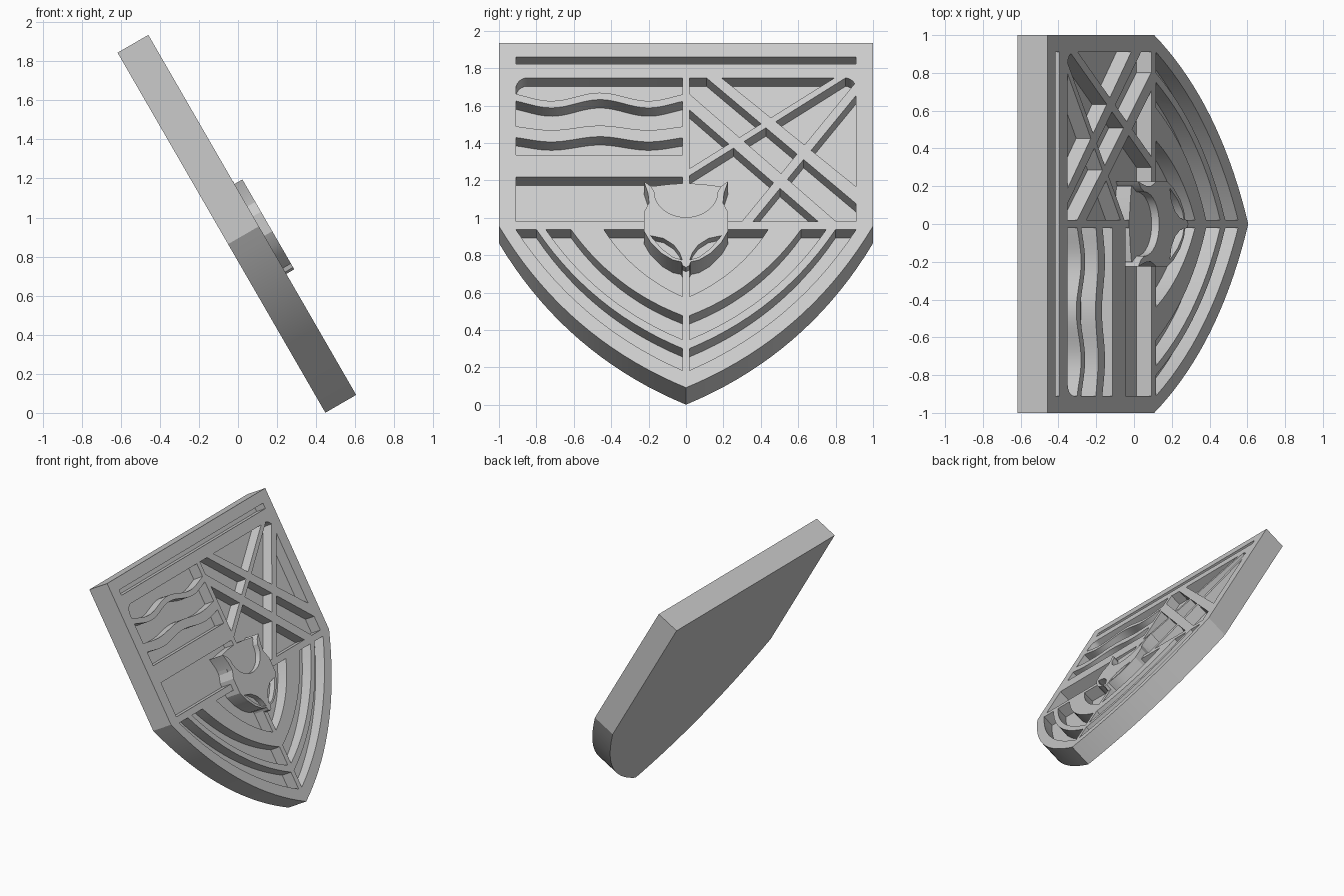
import bpy, bmesh, math
from mathutils import Vector

cube = bpy.data.objects.get("Cube")
if cube:
    bpy.data.objects.remove(cube, do_unlink=True)

grey = bpy.data.materials.new("plain_grey")
grey.use_nodes = True
grey.diffuse_color = (0.6, 0.6, 0.6, 1)
grey.node_tree.nodes["Principled BSDF"].inputs["Base Color"].default_value = (0.6, 0.6, 0.6, 1)

# Leaning frame: u across, up along the face, out from the face
TILT = math.radians(30)
UP = Vector((-math.sin(TILT), 0, math.cos(TILT)))
OUT = Vector((math.cos(TILT), 0, math.sin(TILT)))
TIP = Vector((0.605, 0, 0.092))
DEPTH = 0.09


def place(u, z, h, ref):
    """Point h above the face; z is the height of the profile at level ref."""
    v = (z - TIP.z - OUT.z * ref) / UP.z
    return TIP + Vector((0, u, 0)) + UP * v + OUT * h


def prisms(name, profiles, low, high, ref=0.0):
    bm = bmesh.new()
    for profile in profiles:
        bottom = [bm.verts.new(place(u, z, low, ref)) for u, z in profile]
        top = [bm.verts.new(place(u, z, high, ref)) for u, z in profile]
        bm.faces.new(bottom)
        bm.faces.new(top)
        for i in range(len(top)):
            j = (i + 1) % len(top)
            bm.faces.new((bottom[i], bottom[j], top[j], top[i]))
    bmesh.ops.recalc_face_normals(bm, faces=bm.faces)
    mesh = bpy.data.meshes.new(name)
    bm.to_mesh(mesh)
    bm.free()
    mesh.materials.append(grey)
    obj = bpy.data.objects.new(name, mesh)
    bpy.context.collection.objects.link(obj)
    return obj


def cut(target, cutter):
    mod = target.modifiers.new("cut", "BOOLEAN")
    mod.operation = "DIFFERENCE"
    mod.solver = "EXACT"
    mod.object = cutter
    bpy.ops.object.select_all(action="DESELECT")
    bpy.context.view_layer.objects.active = target
    target.select_set(True)
    bpy.ops.object.modifier_apply(modifier=mod.name)
    bpy.data.objects.remove(cutter, do_unlink=True)


def bow(a, b, ratio=0.075, steps=14):
    """Outward bowed line from a to b."""
    a, b = Vector(a), Vector(b)
    side = Vector(((b - a).y, -(b - a).x))
    if side.y > 0:
        side = -side
    points = []
    for i in range(steps + 1):
        t = i / steps
        points.append(tuple(a.lerp(b, t) + side * ratio * 4 * t * (1 - t)))
    return points


def flip(profile):
    return [(-u, z) for u, z in profile]


def rect(u0, u1, z0, z1):
    return [(u0, z0), (u1, z0), (u1, z1), (u0, z1)]


def rounded_corner(u, z, r=0.06):
    """Quarter round at an upper right corner."""
    return [(u - r + r * math.cos(a), z - r + r * math.sin(a))
            for a in [math.pi / 2 * i / 6 for i in range(7)]]


def wave(z, amp):
    return [(u, z + amp * math.cos(math.tau * (u + 0.46) / 0.52))
            for u in [-0.91 + 0.89 * i / 32 for i in range(33)]]


# Shield slab
half = bow((1, 0.955), (0, 0.092), 0.0826, 18)
outline = [(-1, 1.935), (1, 1.935)] + half + flip(half[:-1])[::-1]
shield = prisms("shield", [outline], -0.182, 0)

# Top groove, wavy stripes and plain field on one side
L, R, TOP, BASE = 0.91, 0.02, 1.748, 0.98
pits = [
    rect(-L, L, 1.823, 1.86),
    wave(1.647, 0.022) + [(-R, TOP)] + flip(rounded_corner(L, TOP))[::-1],
    wave(1.481, 0.012) + wave(1.61, 0.022)[::-1],
    rect(-L, -R, 1.335, 1.335)[:2] + wave(1.42, 0.014)[::-1],
    rect(-L, -R, BASE, 1.217),
]
# Curved channels following the lower edge
CHIN = 0.938
channels = [
    [(R, CHIN)] + bow((0.44, CHIN), (R, 0.58)),
    bow((0.615, CHIN), (R, 0.478)) + bow((0.75, CHIN), (R, 0.35))[::-1],
    bow((0.80, CHIN), (R, 0.302)) + bow((L, CHIN), (R, 0.185))[::-1],
]
pits += channels + [flip(c) for c in channels]
cut(shield, prisms("pit_cutter", pits, -DEPTH, 0.05))

# Crossed bars: each has an upper and a lower edge line
quarter = [(R, BASE), (L, BASE)] + rounded_corner(L, TOP) + [(R, TOP)]
field = prisms("crossed_field_cutter", [quarter], -DEPTH, 0.05)
bars = [
    ((0.193, 1.746), (0.914, 1.163), (0.112, 1.746), (0.914, 1.072)),
    ((0.021, 1.66), (0.802, 0.981), (0.021, 1.575), (0.706, 0.981)),
    ((0.021, 1.265), (0.791, 1.746), (0.021, 1.227), (0.85, 1.746)),
    ((0.299, 0.981), (0.877, 1.687), (0.358, 0.981), (0.914, 1.66)),
]
for a, b, c, d in bars:
    a, b, c, d = map(Vector, (a, b, c, d))
    e, f = (b - a) * 0.15, (d - c) * 0.15
    quad = [tuple(p) for p in (a - e, b + e, d + f, c - f)]
    cut(field, prisms("bar_cutter", [quad], -0.2, 0.1))
cut(shield, field)

# Animal head: backing between the ears, then the raised face
brow = [(0.2, 1.165), (0.1, 1.178), (0, 1.185)]
backing = prisms("head_backing",
                 [[(-0.2, 0.95), (0.2, 0.95)] + brow + flip(brow[:-1])[::-1]],
                 -0.1, 0.001)

scoop = [(0.17 * math.sin(a), 1.14 - 0.137 * math.cos(a))
         for a in [math.pi / 2 * i / 10 for i in range(11)]]
side = scoop + [(0.19, 1.17), (0.225, 1.195), (0.203, 1.13), (0.198, 1.08),
                (0.225, 1.03), (0.225, 0.93), (0.19, 0.87), (0.13, 0.81),
                (0.07, 0.775), (0.025, 0.765), (0.018, 0.745), (0, 0.735)]
head = prisms("animal_head", [side + flip(side[1:-1])[::-1]], -0.1, 0.047, 0.047)

eye = [(0.19, 0.905), (0.12, 0.89), (0.065, 0.855), (0.035, 0.815),
       (0.02, 0.775), (0.07, 0.79), (0.13, 0.835)]
cut(head, prisms("eye_cutter", [eye, flip(eye)], 0.0, 0.1, 0.047))

# Smooth the curved walls, keep the edges crisp
bpy.ops.object.select_all(action="DESELECT")
for obj in (shield, backing, head):
    obj.select_set(True)
bpy.context.view_layer.objects.active = shield
bpy.ops.object.shade_smooth_by_angle(angle=math.radians(25))
